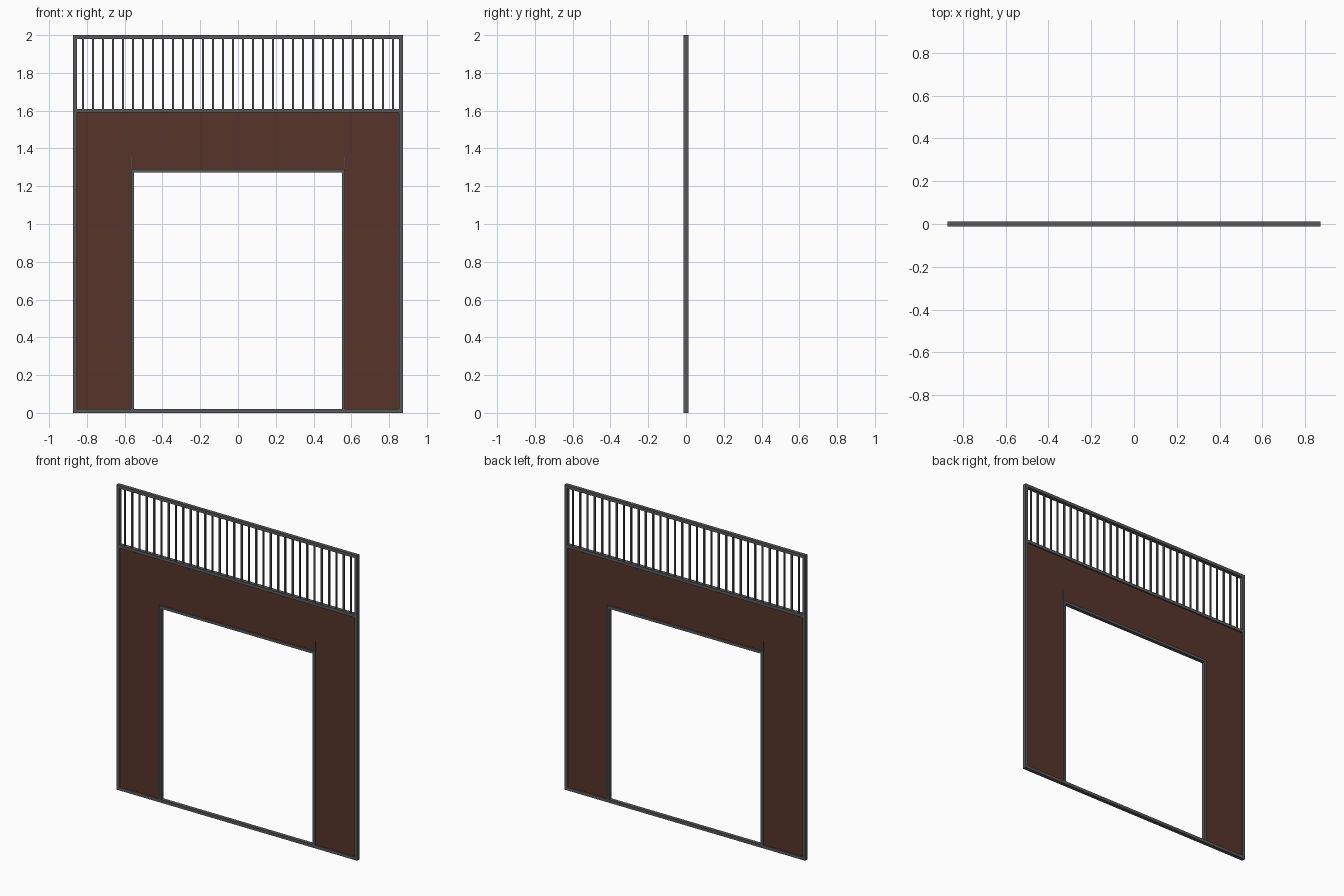
import bpy, bmesh
from mathutils import Vector

if "Cube" in bpy.data.objects:
    bpy.data.objects.remove(bpy.data.objects["Cube"])


def material(name, rgb):
    m = bpy.data.materials.new(name)
    m.diffuse_color = (*rgb, 1)
    m.use_nodes = True
    m.node_tree.nodes["Principled BSDF"].inputs["Base Color"].default_value = m.diffuse_color
    return m


STEEL = material("grey steel", (0.10, 0.10, 0.105))
BROWN = material("brown panel", (0.095, 0.035, 0.024))


def boxes(name, mat, spans, depth):
    """One object made of boxes (x0, x1, z0, z1) centred on y = 0."""
    bm = bmesh.new()
    for x0, x1, z0, z1 in spans:
        r = bmesh.ops.create_cube(bm, size=1)
        bmesh.ops.scale(bm, vec=(x1 - x0, depth, z1 - z0), verts=r["verts"])
        bmesh.ops.translate(bm, vec=Vector(((x0 + x1) / 2, 0, (z0 + z1) / 2)), verts=r["verts"])
    me = bpy.data.meshes.new(name)
    bm.to_mesh(me)
    bm.free()
    ob = bpy.data.objects.new(name, me)
    bpy.context.collection.objects.link(ob)
    me.materials.append(mat)
    return ob


def pair(x0, x1, z0, z1):
    """A span and its mirror image."""
    return [(x0, x1, z0, z1), (-x1, -x0, z0, z1)]


W, H, T, D = 0.873, 2.0, 0.02, 0.024
DOOR, DOOR_TOP, RAIL = 0.566, 1.29, 1.59

# Outer frame and the rail under the bars
boxes("outer_posts", STEEL, pair(W - T, W, 0, H), D)
boxes("cross_rails", STEEL, [(-W + T, W - T, z, z + T) for z in (0, RAIL, H - T)], D)

# Door opening frame
boxes("opening_posts", STEEL, pair(DOOR - 0.016, DOOR, T, DOOR_TOP), D)
boxes("opening_lintel", STEEL, [(-DOOR + 0.016, DOOR - 0.016, DOOR_TOP - 0.018, DOOR_TOP)], D)

# Sheet panels around the opening
boxes("side_panels", BROWN, pair(DOOR, W - T, T, RAIL), 0.008)
boxes("top_panel", BROWN, [(-DOOR, DOOR, DOOR_TOP, RAIL)], 0.008)

# Short seam strips above the opening corners
boxes("seam_strips", STEEL, pair(DOOR - 0.001, DOOR + 0.001, DOOR_TOP, 1.355), 0.01)

# Vertical bars along the top
N = 32
pitch = 2 * W / (N + 1)
bars = [-W + pitch * (i + 1) for i in range(N)]
boxes("top_bars", STEEL, [(x - 0.005, x + 0.005, RAIL + T, H - T) for x in bars], 0.01)
